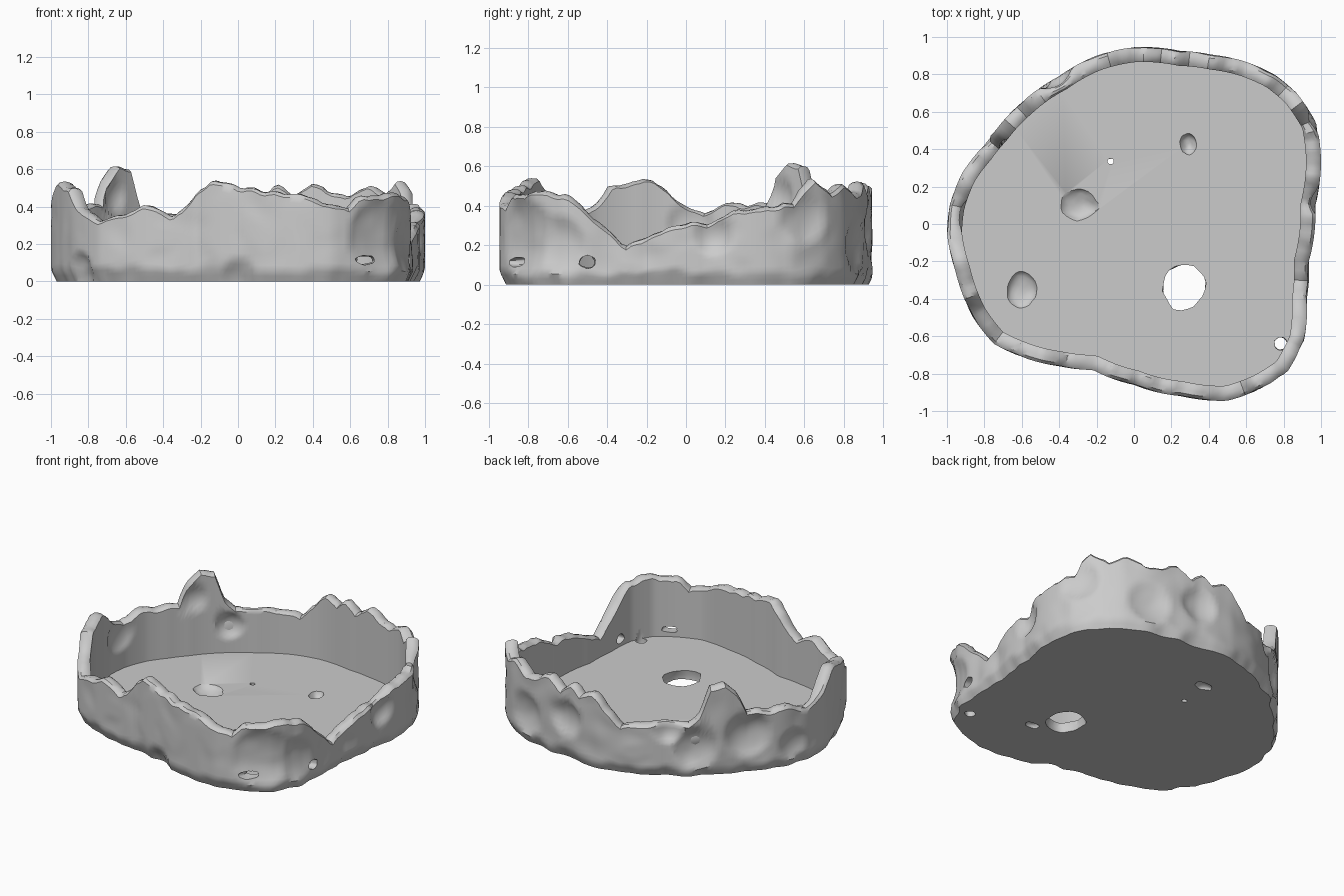
import bpy, bmesh, math, random
from mathutils import Vector, noise

if "Cube" in bpy.data.objects:
    bpy.data.objects.remove(bpy.data.objects["Cube"])
random.seed(4)
N, ROWS, THICK, FLOOR = 240, 16, 0.08, 0.065

# Plan outline of the shell, anticlockwise
OUTLINE = [(1.0, .34), (.975, .54), (.87, .70), (.75, .80), (.59, .87), (.42, .905), (.25, .925),
           (0, .945), (-.2, .90), (-.4, .79), (-.6, .65), (-.74, .50), (-.83, .39), (-.92, .27),
           (-.985, .1), (-1, -.05), (-.955, -.25), (-.86, -.5), (-.75, -.64), (-.6, -.71),
           (-.4, -.76), (-.22, -.78), (0, -.86), (.25, -.92), (.5, -.945), (.68, -.88),
           (.82, -.79), (.91, -.62), (.925, -.4), (.935, -.2), (.97, .1)]
# Broken rim: (angle in degrees, height)
RIM = [(-178, .41), (-174, .48), (-167, .54), (-156, .49), (-151, .40), (-140, .33), (-130, .36),
       (-124, .42), (-119, .39), (-115, .35), (-111, .38), (-106, .48), (-100, .54), (-90, .50),
       (-77, .48), (-69, .46), (-64, .42), (-57, .40), (-53, .45), (-45, .46), (-40, .475),
       (-34, .46), (-28, .36), (-23, .27), (-18, .20), (-12, .24), (-6, .29), (0, .31), (6, .32),
       (12, .36), (17, .38), (25, .40), (30, .42), (36, .54), (42, .46), (47, .51), (55, .46),
       (61, .475), (66, .525), (72, .46), (77, .52), (81, .46), (86, .505), (90, .47), (99, .32),
       (113, .36), (126, .36), (131, .43), (135, .60), (141, .615), (146, .55), (150, .41),
       (158, .40), (167, .41), (174, .36)]
# Dents: centre, radius, depth
OUT_DENTS = [((.78, -.84, .24), .20, .045), ((.94, -.66, .2), .15, .04), ((.97, .14, .25), .1, .035),
             ((.94, .6, .34), .13, .035), ((-.55, .68, .2), .14, .05), ((-.78, .45, .26), .15, .05),
             ((-.42, .78, .33), .1, .04), ((.25, .92, .28), .12, .04), ((.6, .87, .2), .14, .035),
             ((-.95, .2, .15), .1, .03), ((-.85, -.52, .06), .1, .04), ((.0, -.86, .02), .1, .03)]
IN_DENTS = [((-.88, .02, .3), .12, .03), ((-.66, .47, .45), .09, .03), ((-.5, .62, .25), .09, .04)]


def periodic(table, a):
    t = sorted(table)
    t = [(t[-1][0] - 360, t[-1][1])] + t + [(t[0][0] + 360, t[0][1])]
    for (a0, v0), (a1, v1) in zip(t, t[1:]):
        if a0 <= a <= a1:
            return v0 + (v1 - v0) * (a - a0) / (a1 - a0)


def dent(p, dents):
    d = 0
    for c, r, depth in dents:
        k = (p - Vector(c)).length / r
        if k < 1:
            d = max(d, depth * (1 - k * k) ** 0.8)
    return d


radii = [(math.degrees(math.atan2(y, x)), math.hypot(x, y)) for x, y in OUTLINE]
angles = [-180 + 360 * i / N for i in range(N)]
base = [Vector((math.cos(math.radians(a)), math.sin(math.radians(a)), 0)) * periodic(radii, a)
        for a in angles]
normals = []
for i in range(N):
    t = base[(i + 3) % N] - base[i - 3]
    normals.append(Vector((t.y, -t.x, 0)).normalized())
tops = [periodic(RIM, a) + .02 * noise.noise(base[i] * 14) for i, a in enumerate(angles)]


def outer(i, f):
    p = base[i] + Vector((0, 0, f * (tops[i] - .02)))
    n = normals[i]
    worn = max(0, .03 + .02 * noise.noise(base[i] * 9) - p.z * .5)
    rough = .012 * max(0, noise.noise(p * 7))
    return p - n * (worn + rough + dent(p, OUT_DENTS))


def inner(i, f):
    p = base[i] - normals[i] * THICK
    p.z = FLOOR + f * (tops[i] - .015 - FLOOR)
    return p + normals[i] * (dent(p, IN_DENTS) if f > 0 else 0)


def crest(i, u, drop):
    p = outer(i, 1).lerp(inner(i, 1), u)
    p.z = tops[i] - drop + .008 * noise.noise(p * 20)
    return p


# Shell: outer wall, rounded broken rim, inner wall, floor
rings = [[outer(i, j / ROWS) for i in range(N)] for j in range(ROWS + 1)]
rings += [[crest(i, u, d) for i in range(N)] for u, d in ((.2, .004), (.5, 0), (.8, .004))]
rings += [[inner(i, j / ROWS) for i in range(N)] for j in range(ROWS, -1, -1)]
bm = bmesh.new()
loops = [[bm.verts.new(p) for p in r] for r in rings]
for a, b in zip(loops, loops[1:]):
    for i in range(N):
        k = (i + 1) % N
        bm.faces.new((a[i], a[k], b[k], b[i]))
bm.faces.new(loops[0][::-1])
bm.faces.new(loops[-1])
bmesh.ops.recalc_face_normals(bm, faces=bm.faces)


def make(name, b):
    me = bpy.data.meshes.new(name)
    b.to_mesh(me)
    b.free()
    ob = bpy.data.objects.new(name, me)
    bpy.context.collection.objects.link(ob)
    return ob


shell = make("broken_shell_base", bm)

# Cutters: floor holes, floor pits and small wall breaches (centre, half sizes)
CUTS = [((.27, -.335, .03), (.12, .13, .14)), ((-.125, .335, .03), (.018, .016, .12)),
        ((-.29, .10, .08), (.105, .09, .05)), ((.29, .43, .08), (.045, .06, .05)),
        ((-.6, -.35, .08), (.085, .1, .05)), ((.785, -.64, .04), (.036, .035, .12)),
        ((.68, -.86, .115), (.05, .14, .025)), ((.9, -.5, .115), (.12, .04, .035)),
        ((.4, -.5, .0), (.05, .03, .025)), ((-.1, .55, .0), (.06, .04, .025))]
cb = bmesh.new()
for c, s in CUTS:
    vs = bmesh.ops.create_icosphere(cb, subdivisions=3, radius=1)["verts"]
    seed = Vector((random.uniform(0, 50), 0, 0))
    for v in vs:
        q = v.co * (1 + .18 * noise.noise(v.co * 1.6 + seed))
        v.co = Vector(c) + Vector((q.x * s[0], q.y * s[1], q.z * s[2]))
cutter = make("hole_cutter", cb)
cutter.hide_render = True
mod = shell.modifiers.new("holes", 'BOOLEAN')
mod.operation, mod.solver, mod.object = 'DIFFERENCE', 'EXACT', cutter
bpy.context.view_layer.objects.active = shell
shell.select_set(True)
bpy.ops.object.modifier_apply(modifier=mod.name)
bpy.data.objects.remove(cutter)
bpy.ops.object.shade_smooth_by_angle(angle=math.radians(35))
